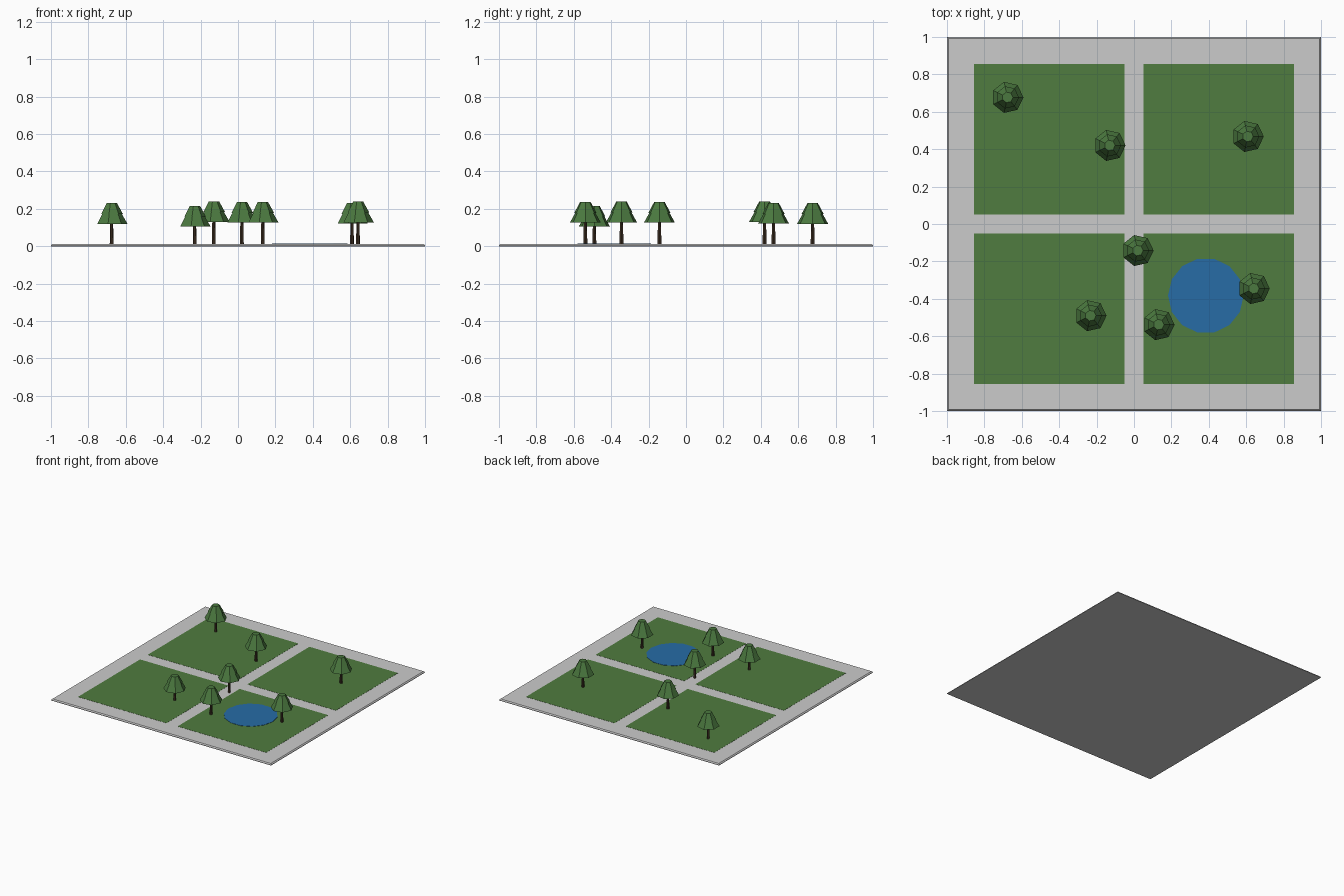
import bpy, bmesh
from math import cos, sin, pi

if "Cube" in bpy.data.objects:
    bpy.data.objects.remove(bpy.data.objects["Cube"])


def material(name, rgb):
    m = bpy.data.materials.new(name)
    m.diffuse_color = (*rgb, 1)
    m.use_nodes = True
    m.node_tree.nodes["Principled BSDF"].inputs["Base Color"].default_value = m.diffuse_color
    return m


grass_mat = material("grass", (0.08, 0.20, 0.05))
leaf_mat = material("leaves", (0.07, 0.19, 0.05))
trunk_mat = material("bark", (0.06, 0.035, 0.02))
water_mat = material("water", (0.02, 0.15, 0.38))


def finish(name, bm, mat=None):
    bmesh.ops.recalc_face_normals(bm, faces=bm.faces)
    me = bpy.data.meshes.new(name)
    bm.to_mesh(me)
    bm.free()
    ob = bpy.data.objects.new(name, me)
    bpy.context.collection.objects.link(ob)
    if mat:
        me.materials.append(mat)
    return ob


def lathe(bm, profile, sides):
    """Closed faceted solid from (radius, z) rings, a corner on +x."""
    rings = [[bm.verts.new((r * cos(2 * pi * i / sides), r * sin(2 * pi * i / sides), z))
              for i in range(sides)] for r, z in profile]
    for a, b in zip(rings, rings[1:]):
        for i in range(sides):
            j = (i + 1) % sides
            bm.faces.new((a[i], a[j], b[j], b[i]))
    bm.faces.new(rings[0][::-1])
    bm.faces.new(rings[-1])


def box(name, x, y, z0, z1, sx, sy, mat=None):
    bm = bmesh.new()
    bmesh.ops.create_cube(bm, size=1)
    for v in bm.verts:
        v.co = (x + v.co.x * sx, y + v.co.y * sy, z0 + (v.co.z + 0.5) * (z1 - z0))
    return finish(name, bm, mat)


# paved slab with chamfered top rim
TOP = 0.012
bm = bmesh.new()
bmesh.ops.create_cube(bm, size=1)
for v in bm.verts:
    v.co = (v.co.x * 2, v.co.y * 2, (v.co.z + 0.5) * TOP)
rim = [e for e in bm.edges if all(v.co.z > 0.01 for v in e.verts)]
bmesh.ops.bevel(bm, geom=rim, offset=0.008, segments=1, affect='EDGES')
finish("paving_slab", bm)

# four lawns separated by crossing paths
for sx in (-1, 1):
    for sy in (-1, 1):
        box("lawn", sx * 0.453, sy * 0.453, 0.004, TOP + 0.001, 0.805, 0.805, grass_mat)

# pond
bm = bmesh.new()
lathe(bm, [(0.202, 0.006), (0.202, TOP + 0.003)], 14)
finish("pond", bm, water_mat).location = (0.384, -0.383, 0)

# trees: x, y, height of the top
TREES = [(-0.676, 0.677, 0.230), (-0.130, 0.420, 0.240), (0.609, 0.468, 0.231),
         (0.020, -0.142, 0.236), (-0.232, -0.490, 0.216), (0.132, -0.538, 0.236),
         (0.641, -0.345, 0.238)]
for x, y, h in TREES:
    bm = bmesh.new()
    lathe(bm, [(0.011, TOP - 0.004), (0.008, h - 0.09)], 7)
    finish("tree_trunk", bm, trunk_mat).location = (x, y, 0)

    # two stacked foliage tiers
    bm = bmesh.new()
    lathe(bm, [(0.085, h - 0.11), (0.048, h - 0.045)], 7)
    lathe(bm, [(0.061, h - 0.058), (0.029, h)], 7)
    finish("tree_foliage", bm, leaf_mat).location = (x, y, 0)
